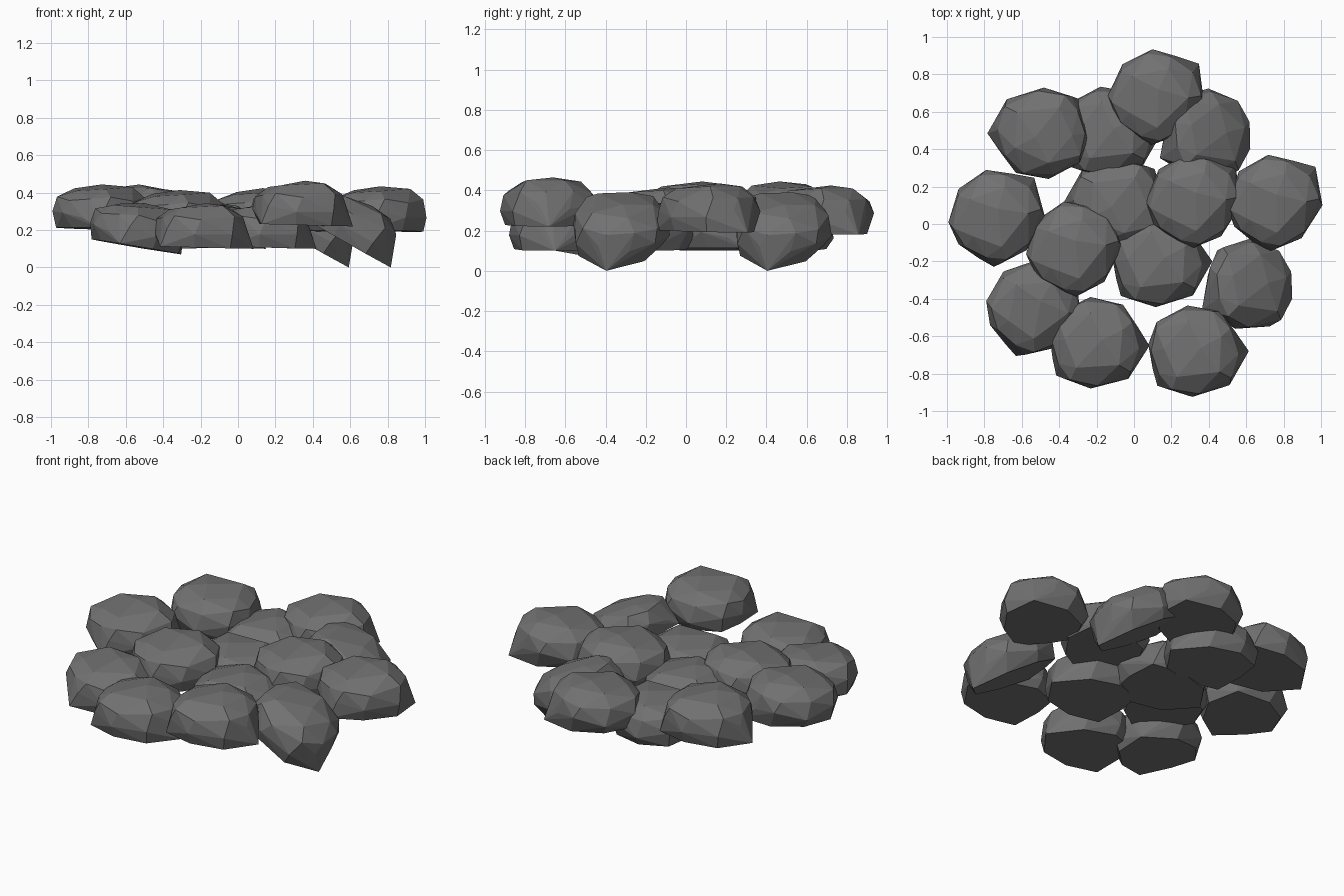
import bpy, bmesh, math
from mathutils import Matrix, Vector, Euler

if "Cube" in bpy.data.objects:
    bpy.data.objects.remove(bpy.data.objects["Cube"])

# Plan outline of one stone: (angle in degrees, radius)
OUTLINE = [(25, .238), (58, .25), (100, .248), (143, .26), (172, .255),
           (203, .248), (230, .258), (266, .245), (315, .257), (348, .248)]
# Stacked rings: (height, radius scale, angle twist, height wobble, use every nth point)
RINGS = [(-.035, 1.0, 0, .025, 1), (.045, .93, 8, .012, 1), (.098, .66, 4, .01, 2)]


def stone_points():
    pts = []
    for k, (z, s, twist, wob, step) in enumerate(RINGS):
        for i, (a, r) in list(enumerate(OUTLINE))[::step]:
            t = math.radians(a + twist)
            pts.append(Vector((r * s * math.cos(t), r * s * math.sin(t),
                               z + wob * math.sin(2.3 * i + k))))
    # flat underside with one protruding corner
    for a, r in [(0, .285), (48, .215), (100, .21), (143, .24), (180, .215),
                 (222, .275), (265, .22), (315, .24)]:
        t = math.radians(a)
        pts.append(Vector((r * math.cos(t), r * math.sin(t), -.115 - .007 * math.cos(t))))
    pts.append(Vector((.03, .02, .122)))
    return pts


def make_stone(name, x, y, base, turn, tilt_x=0, tilt_y=0):
    """Hull one faceted stone; x, y is its plan centre, base its lowest height."""
    rot = (Euler((math.radians(tilt_x), math.radians(tilt_y), 0)).to_matrix()
           @ Matrix.Rotation(math.radians(turn), 3, 'Z'))
    pts = [rot @ p for p in stone_points()]
    lo = [min(p[i] for p in pts) for i in range(3)]
    hi = [max(p[i] for p in pts) for i in range(3)]
    shift = Vector((x - (lo[0] + hi[0]) / 2, y - (lo[1] + hi[1]) / 2, base - lo[2]))
    bm = bmesh.new()
    for p in pts:
        bm.verts.new(p + shift)
    bmesh.ops.convex_hull(bm, input=bm.verts[:])
    unused = [v for v in bm.verts if not v.link_faces]
    bmesh.ops.delete(bm, geom=unused, context='VERTS')
    # merge nearly flat triangles into larger facets
    bmesh.ops.dissolve_limit(bm, angle_limit=math.radians(5), verts=bm.verts[:], edges=bm.edges[:])
    bmesh.ops.recalc_face_normals(bm, faces=bm.faces[:])
    mesh = bpy.data.meshes.new(name)
    bm.to_mesh(mesh)
    bm.free()
    ob = bpy.data.objects.new(name, mesh)
    bpy.context.collection.objects.link(ob)
    ob.data.materials.append(grey)


grey = bpy.data.materials.new("dark_stone")
grey.diffuse_color = (.165, .165, .165, 1)
grey.use_nodes = True
grey.node_tree.nodes["Principled BSDF"].inputs["Base Color"].default_value = grey.diffuse_color

# Upper layer
upper = [(-.735, .03, .20, 45), (-.515, .485, .20, 180), (.117, .675, .18, 37),
         (.32, .12, .19, 40), (.75, .11, .19, 40), (-.32, -.14, .17, 45),
         (.345, -.68, .22, 0)]
for i, s in enumerate(upper):
    make_stone(f"upper_stone_{i + 1}", *s)

# Lower layer
lower = [(-.12, .49, .10, 0), (-.11, .11, .10, 180), (.15, -.20, .10, 0),
         (-.54, -.45, .07, 30, 0, 8), (-.185, -.635, .10, -3)]
for i, s in enumerate(lower):
    make_stone(f"lower_stone_{i + 1}", *s)

# Two stones slumped down towards the right
make_stone("slumped_stone_front", .605, -.32, 0, -14, 0, 28)
make_stone("slumped_stone_back", .38, .485, 0, -15, 0, 28)
